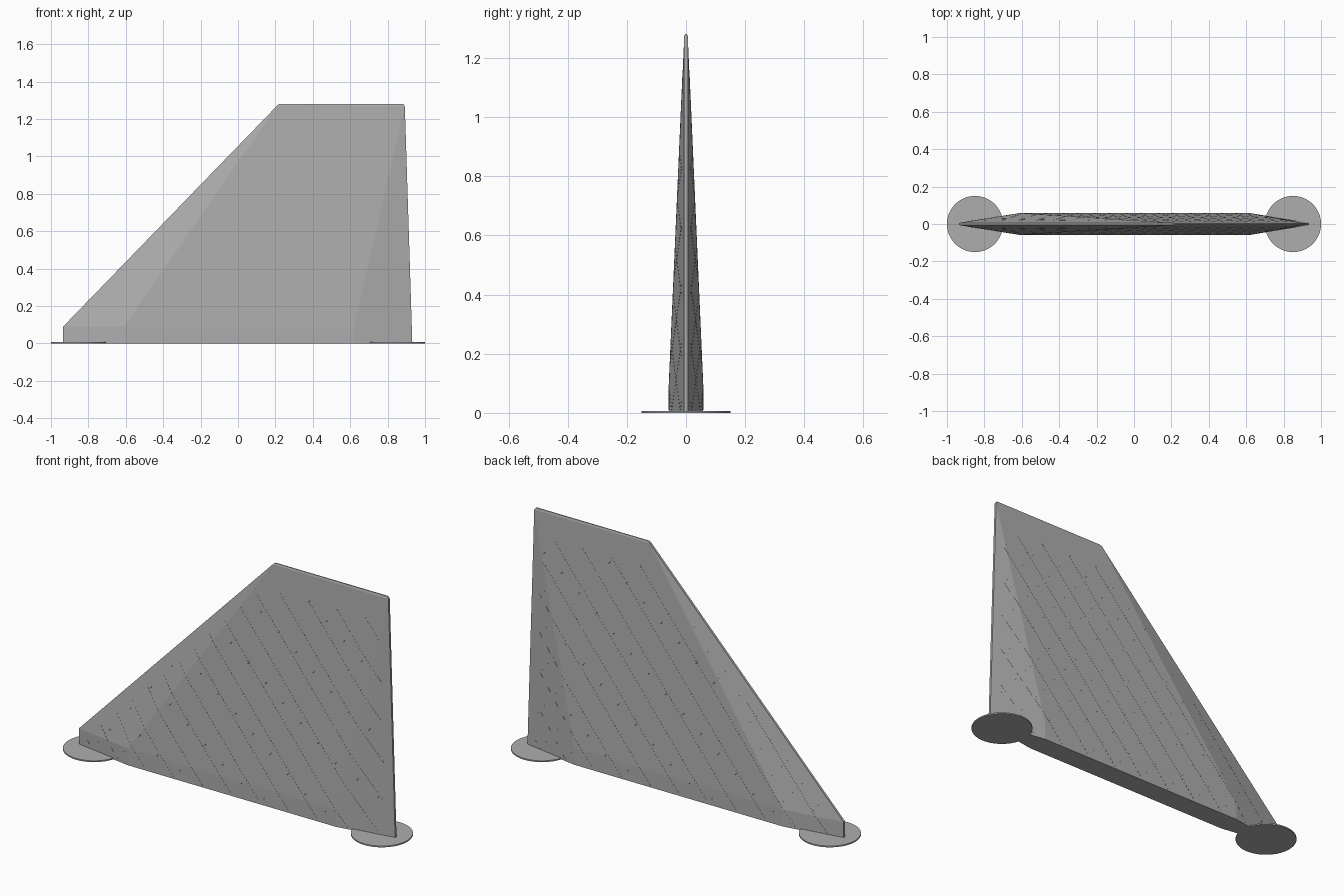
import bpy, bmesh
from mathutils import Vector

cube = bpy.data.objects.get("Cube")
if cube:
    bpy.data.objects.remove(cube)

grey = bpy.data.materials.new("plain grey")
grey.use_nodes = True
COLOUR = (0.42, 0.42, 0.42, 1)
grey.diffuse_color = COLOUR
grey.node_tree.nodes["Principled BSDF"].inputs["Base Color"].default_value = COLOUR

TIP = 0.006        # half thickness of the thin edges
HALF = 0.058       # half thickness of the base


def add_object(name, bm):
    mesh = bpy.data.meshes.new(name)
    bm.to_mesh(mesh)
    bm.free()
    mesh.materials.append(grey)
    obj = bpy.data.objects.new(name, mesh)
    bpy.context.collection.objects.link(obj)
    return obj


def fin_shape():
    """Hull of a flat hexagonal foot and a thin, narrower top edge."""
    outline = [(-0.935, TIP, 0), (-0.61, HALF, 0), (0.62, HALF, 0), (0.932, TIP, 0),
               (-0.935, TIP, 0.09), (-0.61, HALF, 0.09), (0.62, HALF, 0.09),
               (0.929, TIP, 0.09), (0.21, TIP, 1.272), (0.892, TIP, 1.268),
               (0.22, 0.003, 1.28), (0.884, 0.003, 1.28)]
    bm = bmesh.new()
    for x, y, z in outline:
        for side in (-1, 1):
            bm.verts.new((x, side * y, z))
    hull = bmesh.ops.convex_hull(bm, input=bm.verts)
    loose = {v for v in hull["geom_interior"] if isinstance(v, bmesh.types.BMVert)}
    bmesh.ops.delete(bm, geom=list(loose), context="VERTS")
    bmesh.ops.dissolve_limit(bm, angle_limit=0.01, verts=bm.verts, edges=bm.edges)
    return bm


def keep_below(bm, point, normal):
    """Trim away all that lies beyond a plane and close the cut."""
    geom = bm.verts[:] + bm.edges[:] + bm.faces[:]
    cut = bmesh.ops.bisect_plane(bm, geom=geom, plane_co=point, plane_no=normal,
                                 clear_outer=True)
    edges = [e for e in cut["geom_cut"] if isinstance(e, bmesh.types.BMEdge)]
    if edges:
        bmesh.ops.holes_fill(bm, edges=edges)


# Fin body
add_object("fin", fin_shape())

# Diagonal lattice of hairline seams, flush with both sides of the fin
PITCH, RISE, SEAM = 0.17, 0.204, 0.001
lattice = bmesh.new()
for lean in (-1, 1):
    across = Vector((RISE, 0, -lean * PITCH)).normalized()
    for step in range(-13, 14):
        start = Vector((step * PITCH, 0, 0.01))
        strip = fin_shape()
        for v in strip.verts:
            v.co.y += 0.0006 if v.co.y > 0 else -0.0006
        keep_below(strip, start + across * SEAM, across)
        keep_below(strip, start - across * SEAM, -across)
        # Margins inside the outline
        keep_below(strip, Vector((0, 0, 0.01)), Vector((0, 0, -1)))
        keep_below(strip, Vector((0, 0, 1.14)), Vector((0, 0, 1)))
        keep_below(strip, Vector((0.88, 0, 0)), Vector((1, 0, 0.03)))
        keep_below(strip, Vector((-0.88, 0, 0.06)), Vector((-1.03, 0, 1)))
        part = bpy.data.meshes.new("strip")
        strip.to_mesh(part)
        strip.free()
        lattice.from_mesh(part)
        bpy.data.meshes.remove(part)
add_object("lattice_seams", lattice)

# Round anchor pads under both ends
for name, x in (("left_pad", 0.85), ("right_pad", -0.85)):
    bm = bmesh.new()
    bmesh.ops.create_cone(bm, cap_ends=True, segments=64, radius1=0.15,
                          radius2=0.15, depth=0.007)
    bmesh.ops.translate(bm, verts=bm.verts, vec=(x, 0, 0.0035))
    add_object(name, bm)
